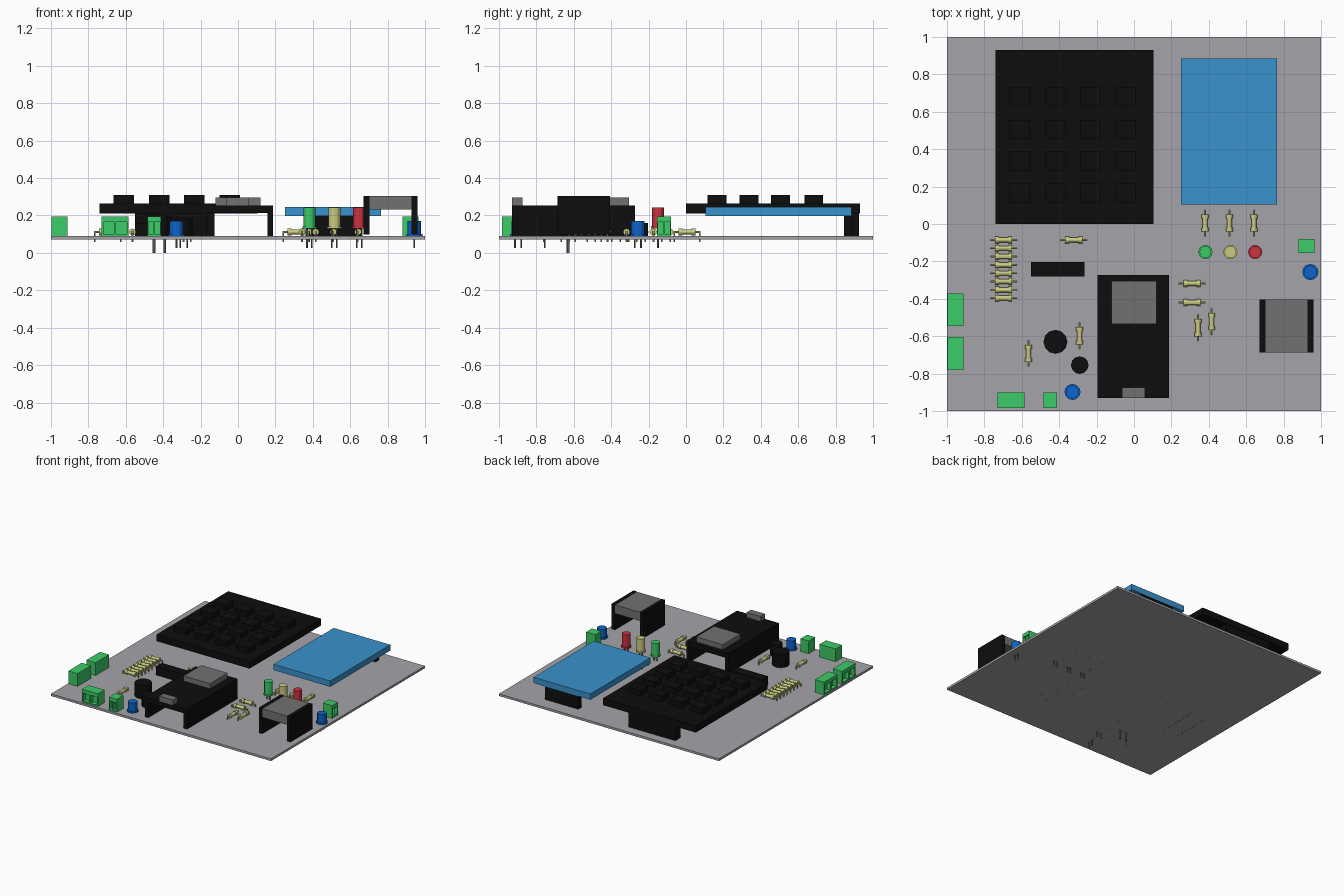
import bpy, bmesh
from mathutils import Matrix, Vector

cube = bpy.data.objects.get("Cube")
if cube:
    bpy.data.objects.remove(cube, do_unlink=True)


def material(name, *rgb):
    lin = [(c / 255 / 12.92 if c < 11 else ((c / 255 + 0.055) / 1.055) ** 2.4) for c in rgb]
    m = bpy.data.materials.new(name)
    m.use_nodes = True
    m.diffuse_color = (*lin, 1)
    m.node_tree.nodes["Principled BSDF"].inputs["Base Color"].default_value = (*lin, 1)
    return m


GREY = material("board grey", 165, 164, 169)
BLACK = material("black plastic", 13, 13, 13)
METAL = material("metal grey", 113, 113, 113)
SKY = material("screen blue", 58, 146, 205)
GREEN = material("green plastic", 60, 204, 103)
BLUE = material("deep blue", 12, 101, 205)
RED = material("red lens", 205, 50, 65)
KHAKI = material("pale yellow", 203, 203, 130)
TOP = 0.09  # upper surface of the board


def add_box(bm, x0, x1, y0, y1, z0, z1):
    size = Matrix.Diagonal((x1 - x0, y1 - y0, z1 - z0, 1))
    centre = Matrix.Translation(((x0 + x1) / 2, (y0 + y1) / 2, (z0 + z1) / 2))
    bmesh.ops.create_cube(bm, size=1, matrix=centre @ size)


def add_rod(bm, a, b, r, r2=None, sides=12):
    a, b = Vector(a), Vector(b)
    turn = (b - a).to_track_quat('Z', 'Y').to_matrix().to_4x4()
    bmesh.ops.create_cone(bm, cap_ends=True, segments=sides, radius1=r,
                          radius2=r if r2 is None else r2, depth=(b - a).length,
                          matrix=Matrix.Translation((a + b) / 2) @ turn)


def finish(bm, name, mat, loc=(0, 0, 0), turn=0):
    mesh = bpy.data.meshes.new(name)
    bm.to_mesh(mesh)
    bm.free()
    mesh.materials.append(mat)
    ob = bpy.data.objects.new(name, mesh)
    ob.location = loc
    ob.rotation_euler.z = turn
    bpy.context.collection.objects.link(ob)
    return ob


def boxes(name, mat, *dims):
    bm = bmesh.new()
    for d in dims:
        add_box(bm, *d)
    return finish(bm, name, mat)


def pins(name, x, y, dx, dy, bottom, top, r):
    bm = bmesh.new()
    for s in (-1, 1):
        add_rod(bm, (x + s * dx, y + s * dy, bottom), (x + s * dx, y + s * dy, top), r, sides=6)
    finish(bm, name, METAL)


# Board
boxes("circuit_board", GREY, (-1, 1, -1, 1, 0.072, TOP))

# Keypad with its rear connector and a grid of keys
boxes("keypad_panel", BLACK, (-0.74, 0.105, 0, 0.93, 0.21, 0.265))
boxes("keypad_connector", BLACK, (-0.55, -0.125, 0.86, 0.925, TOP, 0.21))
boxes("keypad_keys", BLACK, *[(x - 0.055, x + 0.055, y - 0.05, y + 0.05, 0.265, 0.31)
                             for x in (-0.61, -0.42, -0.235, -0.045)
                             for y in (0.166, 0.337, 0.505, 0.683)])

# Display
boxes("display_panel", SKY, (0.25, 0.765, 0.105, 0.885, 0.197, 0.245))
boxes("display_connector", BLACK, (0.36, 0.66, 0.845, 0.885, TOP, 0.197))

# Controller module on two rails
boxes("controller_board", BLACK, (-0.195, 0.188, -0.93, -0.272, 0.213, 0.253))
boxes("controller_rails", BLACK, *[(x, x + 0.03, -0.93, -0.272, TOP, 0.213) for x in (-0.195, 0.158)])
boxes("controller_chip", METAL, (-0.12, 0.12, -0.535, -0.305, 0.253, 0.295))
boxes("controller_port", METAL, (-0.065, 0.06, -0.93, -0.873, 0.253, 0.295))

# Bridge module: grey body between black walls
boxes("bridge_walls", BLACK, *[(x, x + 0.031, -0.688, -0.405, 0.098, 0.305) for x in (0.672, 0.928)])
boxes("bridge_body", METAL, (0.703, 0.928, -0.688, -0.405, 0.232, 0.303))

# Flat chip
boxes("flat_chip", BLACK, (-0.55, -0.265, -0.28, -0.203, TOP, 0.16))


def terminal(name, x, y, width, turn):
    """Two-way screw terminal with recessed openings on its local -y side."""
    h, d = width / 2, 0.042
    wall = width * 0.07
    bm = bmesh.new()
    add_box(bm, -h, h, -0.01, d, TOP, 0.195)
    add_box(bm, -h, h, -d, -0.01, 0.165, 0.195)
    add_box(bm, -h, h, -d, -0.01, TOP, 0.1)
    for c in (-h + wall / 2, 0, h - wall / 2):
        add_box(bm, c - wall / 2, c + wall / 2, -d, -0.01, 0.1, 0.165)
    finish(bm, name, GREEN, (x, y, 0), turn)


QUARTER = 1.5708
terminal("side_terminal_rear", -0.954, -0.458, 0.175, -QUARTER)
terminal("side_terminal_front", -0.954, -0.692, 0.175, -QUARTER)
terminal("front_terminal_wide", -0.657, -0.942, 0.145, 0)
terminal("front_terminal_small", -0.448, -0.942, 0.073, 0)
terminal("left_terminal", 0.922, -0.118, 0.075, QUARTER)


def resistor(index, x, y, turn):
    """Waisted body with leads bent down through the board."""
    bm = bmesh.new()
    z = 0.112
    add_rod(bm, (-0.03, 0, z), (0.03, 0, z), 0.013)
    for s in (-1, 1):
        add_rod(bm, (s * 0.025, 0, z), (s * 0.046, 0, z), 0.018)
        add_rod(bm, (s * 0.046, 0, z), (s * 0.071, 0, z), 0.0055, sides=6)
        add_rod(bm, (s * 0.069, 0, 0.058), (s * 0.069, 0, z + 0.004), 0.0045, sides=6)
    finish(bm, f"resistor_{index}", KHAKI, (x, y, 0), turn)


flat = [(-0.697, -0.085 - 0.0445 * i) for i in range(8)]
flat += [(-0.322, -0.085), (0.31, -0.318), (0.31, -0.42)]
upright = [(-0.564, -0.692), (-0.291, -0.598), (0.342, -0.555), (0.415, -0.522)]
upright += [(x, 0.005) for x in (0.38, 0.51, 0.641)]
for i, (x, y) in enumerate(flat):
    resistor(i + 1, x, y, 0)
for i, (x, y) in enumerate(upright):
    resistor(len(flat) + i + 1, x, y, QUARTER)


def can(name, mat, x, y, z0, z1, r, flange):
    bm = bmesh.new()
    add_rod(bm, (x, y, z0), (x, y, z1), r)
    if flange:
        add_rod(bm, (x, y, z0), (x, y, z0 + 0.012), flange)
    finish(bm, name, mat)


# Indicator lamps raised on their pins
for name, mat, x in (("green", GREEN, 0.382), ("yellow", KHAKI, 0.515), ("red", RED, 0.648)):
    can(name + "_lamp", mat, x, -0.15, 0.13, 0.243, 0.032, 0.038)
    pins(name + "_lamp_pins", x, -0.15, 0.013, 0, 0.025, 0.13, 0.005)

# Blue sensors
for side, x, y in (("front", -0.329, -0.898), ("left", 0.943, -0.257)):
    can(side + "_sensor", BLUE, x, y, TOP, 0.17, 0.036, 0.043)
    pins(side + "_sensor_pins", x, y, 0, 0.017, 0.025, TOP, 0.005)

# Black round parts
can("buzzer", BLACK, -0.42, -0.63, TOP, 0.2, 0.064, 0)
pins("buzzer_pins", -0.42, -0.63, 0.029, 0, 0, TOP, 0.008)
can("capacitor", BLACK, -0.29, -0.755, TOP, 0.185, 0.047, 0)
pins("capacitor_pins", -0.29, -0.755, 0.018, 0, 0.025, TOP, 0.005)
